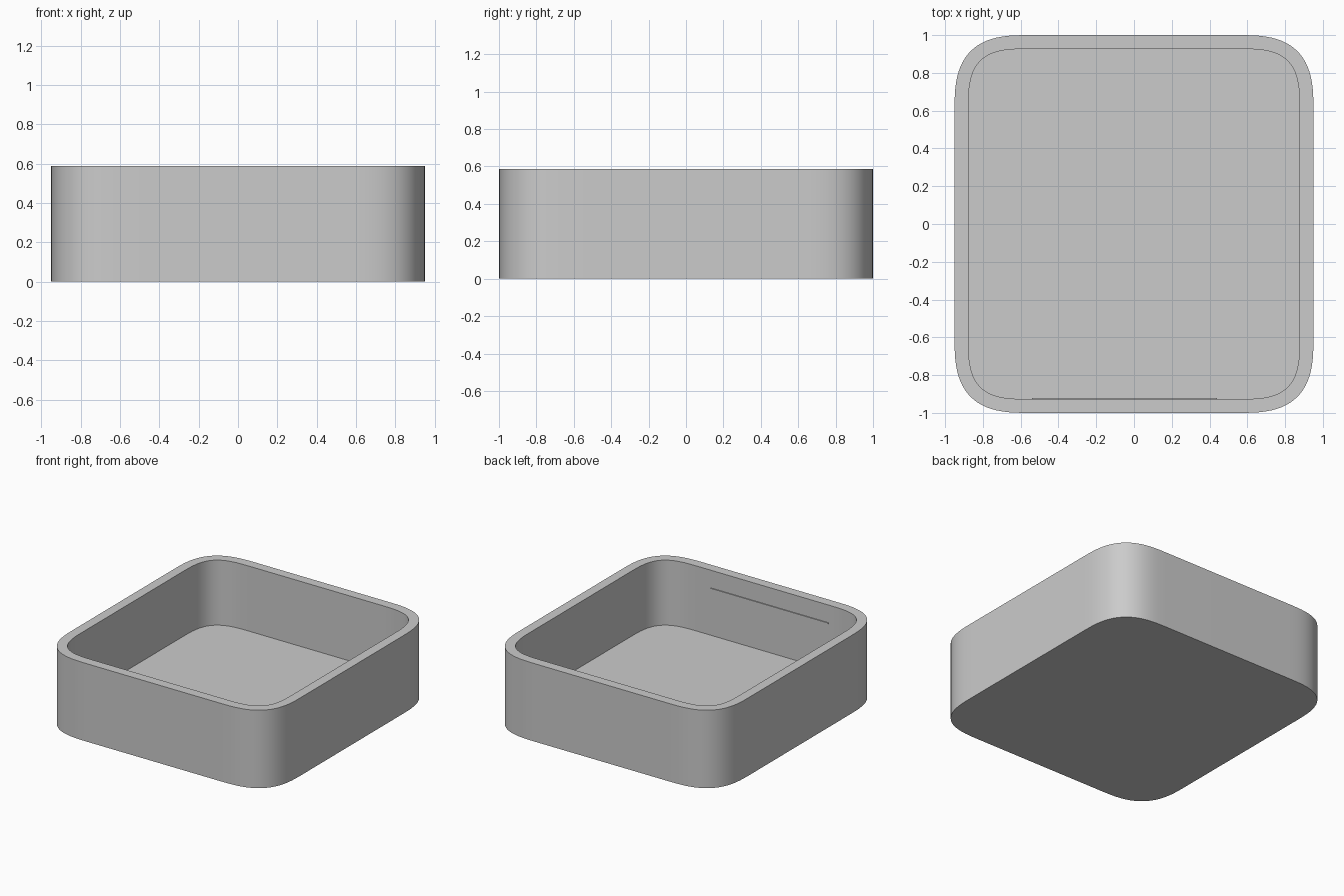
import bpy, bmesh
from math import sin, cos, pi, radians
from mathutils import Vector

cube = bpy.data.objects.get("Cube")
if cube:
    bpy.data.objects.remove(cube, do_unlink=True)

HALF_X, HALF_Y, HEIGHT = 0.95, 1.0, 0.587
WALL, FLOOR = 0.073, 0.097
CORNER, POWER, STEPS = 0.40, 2.9, 20

grey = bpy.data.materials.new("plain_grey")
grey.use_nodes = True
grey.diffuse_color = (0.6, 0.6, 0.6, 1)
grey.node_tree.nodes["Principled BSDF"].inputs["Base Color"].default_value = (0.6, 0.6, 0.6, 1)


def outline(inset):
    """Rectangle with soft, continuous-curvature corners, moved inward by inset."""
    points = []
    for sx, sy, flip in ((1, 1, False), (-1, 1, True), (-1, -1, False), (1, -1, True)):
        arc = []
        for i in range(STEPS + 1):
            a = pi / 2 * i / STEPS
            c, s = max(cos(a), 0), max(sin(a), 0)
            x, y = c ** (2 / POWER), s ** (2 / POWER)
            normal = Vector((x ** (POWER - 1), y ** (POWER - 1))).normalized()
            p = Vector((HALF_X - CORNER + CORNER * x, HALF_Y - CORNER + CORNER * y))
            p -= normal * inset
            arc.append((sx * p.x, sy * p.y))
        points += arc[::-1] if flip else arc
    return points


def add_object(name, bm):
    bmesh.ops.recalc_face_normals(bm, faces=bm.faces)
    mesh = bpy.data.meshes.new(name)
    bm.to_mesh(mesh)
    bm.free()
    mesh.materials.append(grey)
    obj = bpy.data.objects.new(name, mesh)
    bpy.context.collection.objects.link(obj)
    return obj


# Open tray: outer wall, flat rim, inner wall and raised floor
bm = bmesh.new()
rings = [[bm.verts.new((x, y, z)) for x, y in outline(inset)]
         for inset, z in ((0, 0), (0, HEIGHT), (WALL, HEIGHT), (WALL, FLOOR))]
for lower, upper in zip(rings, rings[1:]):
    for i in range(len(lower)):
        j = (i + 1) % len(lower)
        bm.faces.new((lower[i], lower[j], upper[j], upper[i]))
bm.faces.new(rings[0][::-1])
bm.faces.new(rings[-1])
tray = add_object("tray", bm)
bpy.ops.object.select_all(action='DESELECT')
tray.select_set(True)
bpy.context.view_layer.objects.active = tray
bpy.ops.object.shade_smooth_by_angle(angle=radians(30))

# Thin ridge on the inside of the front wall
bm = bmesh.new()
bmesh.ops.create_cube(bm, size=1)
bmesh.ops.scale(bm, vec=(0.98, 0.014, 0.008), verts=bm.verts)
ridge = add_object("inner_ridge", bm)
ridge.location = (-0.05, WALL - HALF_Y, 0.45)
